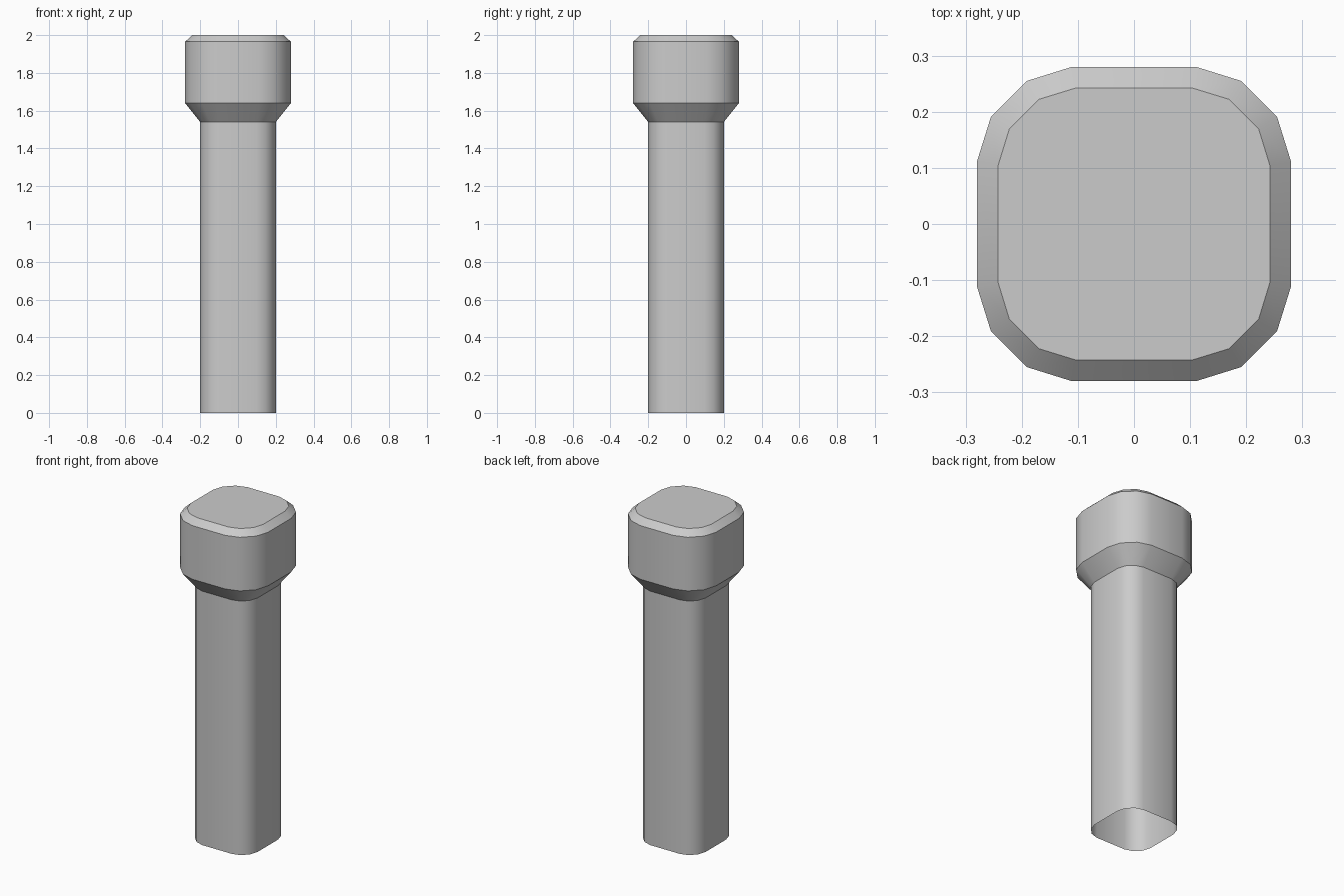
import bpy, bmesh, math

if "Cube" in bpy.data.objects:
    bpy.data.objects.remove(bpy.data.objects["Cube"])

# (height, half width, first and second corner breakpoints, their drop)
# each ring is a square with three-segment rounded corners
LEVELS = [
    (0.0,   [(0.20, 0.098), (0.185, 0.148)]),    # open foot of shaft
    (1.54,  [(0.20, 0.098), (0.185, 0.148)]),    # top of shaft
    (1.64,  [(0.28, 0.111), (0.255, 0.191)]),    # flare to head
    (1.965, [(0.28, 0.111), (0.255, 0.191)]),    # head side
    (2.0,   [(0.242, 0.105), (0.222, 0.17)]),    # top chamfer
]


def ring(bm, z, pts):
    corner = pts + [(y, x) for x, y in reversed(pts)]
    verts = []
    for q in range(4):
        c, s = round(math.cos(q * math.pi / 2)), round(math.sin(q * math.pi / 2))
        verts += [bm.verts.new((x * c - y * s, x * s + y * c, z)) for x, y in corner]
    return verts


# Post: rings bridged upward, bottom left open, top capped
bm = bmesh.new()
rings = [ring(bm, z, pts) for z, pts in LEVELS]
for low, high in zip(rings, rings[1:]):
    n = len(low)
    for i in range(n):
        j = (i + 1) % n
        bm.faces.new((low[i], low[j], high[j], high[i]))
bm.faces.new(rings[-1])

mesh = bpy.data.meshes.new("post")
bm.to_mesh(mesh)
bm.free()
post = bpy.data.objects.new("post", mesh)
bpy.context.collection.objects.link(post)

# Smooth rounded corners, crisp chamfers
bpy.context.view_layer.objects.active = post
post.select_set(True)
bpy.ops.object.shade_smooth_by_angle(angle=math.radians(30))
